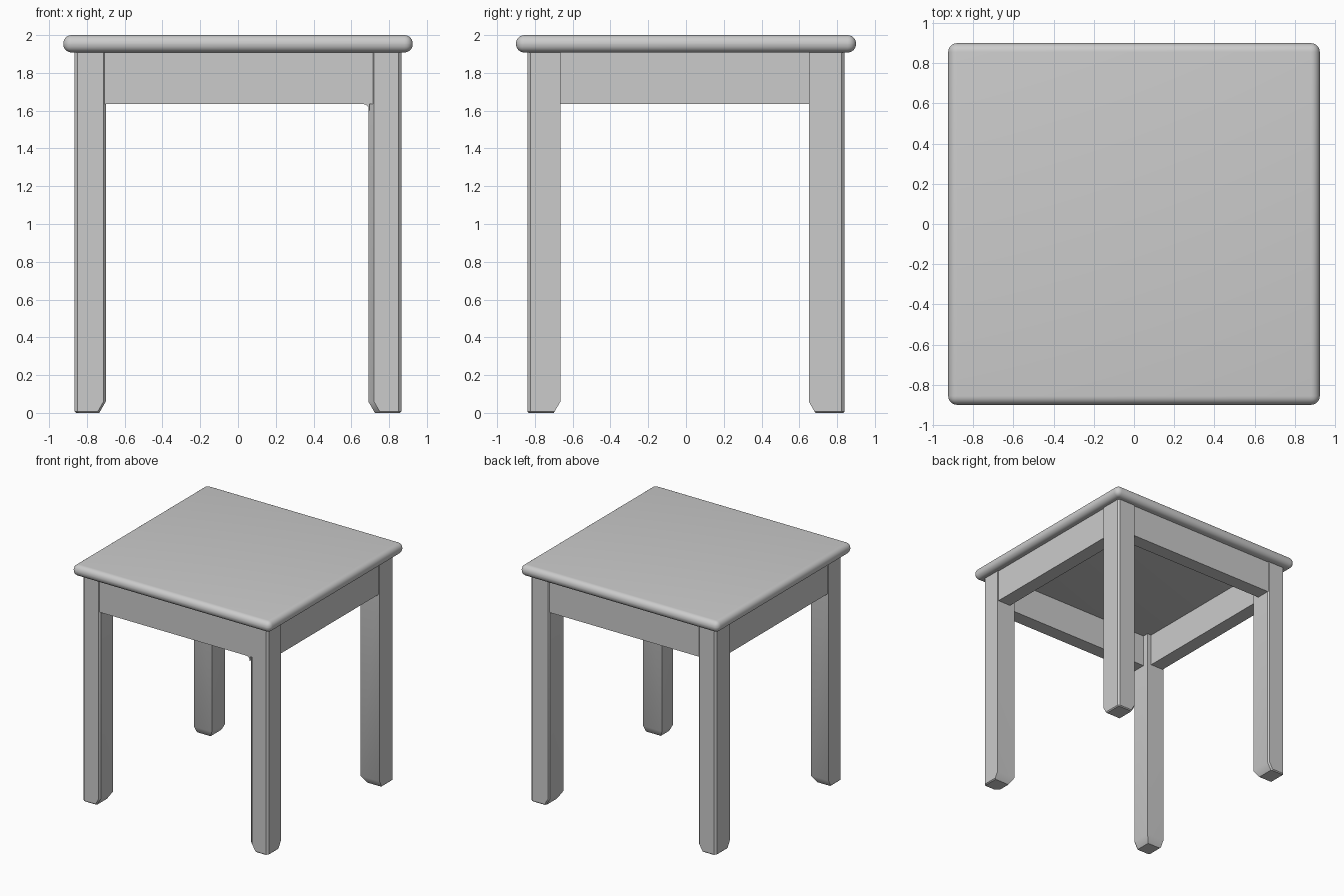
import bpy
import bmesh
import math

if "Cube" in bpy.data.objects:
    bpy.data.objects.remove(bpy.data.objects["Cube"])

grey = bpy.data.materials.new("grey_paint")
grey.diffuse_color = (0.6, 0.6, 0.6, 1)
grey.use_nodes = True
grey.node_tree.nodes["Principled BSDF"].inputs["Base Color"].default_value = grey.diffuse_color


def finish(bm, name, smooth=30):
    bmesh.ops.recalc_face_normals(bm, faces=bm.faces)
    mesh = bpy.data.meshes.new(name)
    bm.to_mesh(mesh)
    bm.free()
    ob = bpy.data.objects.new(name, mesh)
    bpy.context.collection.objects.link(ob)
    mesh.materials.append(grey)
    bpy.ops.object.select_all(action='DESELECT')
    ob.select_set(True)
    bpy.context.view_layer.objects.active = ob
    bpy.ops.object.shade_smooth_by_angle(angle=math.radians(smooth))
    return ob


def box(name, lo, hi, bevel=0.0, segments=1):
    bm = bmesh.new()
    bmesh.ops.create_cube(bm, size=1)
    for v in bm.verts:
        for i in range(3):
            v.co[i] = lo[i] if v.co[i] < 0 else hi[i]
    if bevel:
        bmesh.ops.bevel(bm, geom=bm.edges[:], offset=bevel, segments=segments,
                        profile=0.5, affect='EDGES')
    return finish(bm, name)


def loft(name, rings):
    """Skin matching rings of points and cap both ends."""
    bm = bmesh.new()
    rows = [[bm.verts.new(p) for p in ring] for ring in rings]
    n = len(rows[0])
    for a, b in zip(rows, rows[1:]):
        for i in range(n):
            j = (i + 1) % n
            bm.faces.new((a[i], a[j], b[j], b[i]))
    bm.faces.new(rows[0])
    bm.faces.new(rows[-1])
    return finish(bm, name)


def leg(name, x_in, x_out, y_in, y_out, inner_cut=0.012):
    """Square post with eased outer corners and a foot tucked in at the inside."""
    sx = 1 if x_out > 0 else -1
    sy = 1 if y_out > 0 else -1

    def ring(z, tuck, ease):
        xi, yi = x_in + sx * tuck, y_in + sy * tuck
        xo, yo = x_out - sx * ease, y_out - sy * ease
        c, d = 0.016, inner_cut
        return [(xi, yi, z),
                (xo, yi, z),
                (xo, yo - sy * c, z),
                (xo - sx * c, yo, z),
                (xi + sx * d, yo, z),
                (xi, yo - sy * d, z)]

    loft(name, [ring(0.0, 0.035, 0.008), ring(0.008, 0.03, 0),
                ring(0.06, 0, 0), ring(1.92, 0, 0)])


# Seat slab with a full bullnose edge
box("seat", (-0.925, -0.9, 1.908), (0.925, 0.9, 2.0), 0.044, 6)

# Four legs
leg("front_left_leg", -0.70, -0.865, -0.665, -0.84)
leg("front_right_leg", 0.69, 0.865, -0.665, -0.84, 0.03)
leg("back_left_leg", -0.70, -0.865, 0.65, 0.84)
leg("back_right_leg", 0.69, 0.865, 0.65, 0.84)

# Apron rails between the legs, set almost flush with their outer faces
low, high, thick = 1.635, 1.92, 0.12
box("front_apron", (-0.72, -0.836, low), (0.72, -0.836 + thick, high))
box("back_apron", (-0.72, 0.832 - thick, low), (0.72, 0.832, high))
box("left_apron", (-0.857, -0.68, low), (-0.857 + thick, 0.67, high))
box("right_apron", (0.857 - thick, -0.68, low), (0.857, 0.67, high))

# Small rounded fillet where the front apron meets the right leg
r = 0.035
arc = [(0.695 - r + r * math.sin(t), low - r + r * math.cos(t))
       for t in (i * math.pi / 12 for i in range(7))]
outline = [(0.697, low + 0.004), (0.695 - r, low + 0.004)] + arc + [(0.697, low - r)]
loft("apron_fillet", [[(x, y, z) for x, z in outline] for y in (-0.836, -0.70)])
